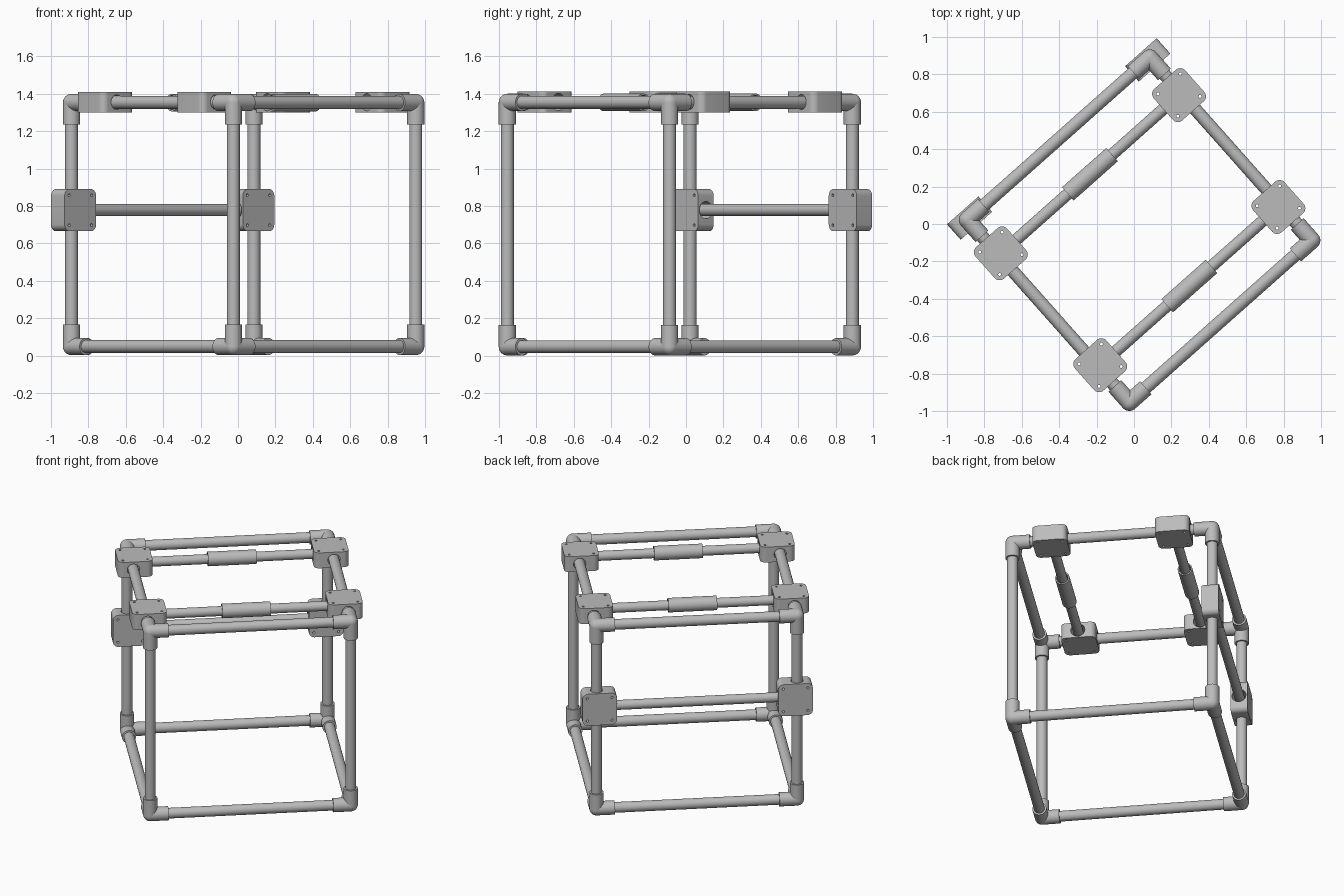
import bpy, bmesh, math
from mathutils import Matrix, Vector

if "Cube" in bpy.data.objects:
    bpy.data.objects.remove(bpy.data.objects["Cube"], do_unlink=True)

# Overall dimensions
HALF = 0.652            # half side of the square frame
LOW, HIGH = 0.049, 1.353
PIPE, ROD, SOCKET = 0.0345, 0.032, 0.046
BLOCK, THICK = 0.225, 0.11
SLIDE = 0.015           # offset of the slide bore from the block centre
FRAME = Matrix.Translation((0.03, -0.033, 0)) @ Matrix.Rotation(math.radians(41.6), 4, "Z")

grey = bpy.data.materials.new("pipe grey")
grey.use_nodes = True
grey.diffuse_color = (0.5, 0.5, 0.5, 1)
grey.node_tree.nodes["Principled BSDF"].inputs["Base Color"].default_value = (0.5, 0.5, 0.5, 1)
parts = []


def add(name, mesh, matrix=None):
    obj = bpy.data.objects.new(name, mesh)
    bpy.context.collection.objects.link(obj)
    obj.matrix_world = FRAME @ (matrix or Matrix())
    if not mesh.materials:
        mesh.materials.append(grey)
    parts.append(obj)
    return obj


def to_mesh(bm, name):
    bmesh.ops.recalc_face_normals(bm, faces=bm.faces)
    mesh = bpy.data.meshes.new(name)
    bm.to_mesh(mesh)
    bm.free()
    return mesh


def put_cylinder(bm, a, b, radius, sides=32):
    a, b = Vector(a), Vector(b)
    turn = (b - a).to_track_quat("Z", "Y").to_matrix().to_4x4()
    bmesh.ops.create_cone(bm, cap_ends=True, segments=sides, radius1=radius, radius2=radius,
                          depth=(b - a).length, matrix=Matrix.Translation((a + b) / 2) @ turn)


def pipe(name, a, b, radius):
    bm = bmesh.new()
    put_cylinder(bm, a, b, radius)
    return add(name, to_mesh(bm, name))


def corner_fitting(name, x, y, z, up):
    # Three sockets meeting in a rounded corner
    bm = bmesh.new()
    c = Vector((x, y, z))
    bmesh.ops.create_uvsphere(bm, u_segments=32, v_segments=16, radius=SOCKET,
                              matrix=Matrix.Translation(c))
    for d in ((-math.copysign(1, x), 0, 0), (0, -math.copysign(1, y), 0), (0, 0, up)):
        put_cylinder(bm, c, c + Vector(d) * 0.117, SOCKET)
    add(name, to_mesh(bm, name))


def block_mesh():
    # Plate with rounded corners, screw holes, a slide bore and a rod bore
    bm = bmesh.new()
    bmesh.ops.create_cube(bm, size=1, matrix=Matrix.Diagonal((BLOCK, BLOCK, THICK, 1)))
    upright = [e for e in bm.edges if abs(e.verts[0].co.z - e.verts[1].co.z) > 0.01]
    bmesh.ops.bevel(bm, geom=upright, offset=0.036, segments=8, profile=0.5, affect="EDGES")
    body = bpy.data.objects.new("block_body", to_mesh(bm, "block_body"))
    bpy.context.collection.objects.link(body)
    cuts = [((x, y, -0.2), (x, y, 0.2), 0.008, 12) for x in (-0.08, 0.08) for y in (-0.08, 0.08)]
    cuts.append(((-SLIDE, -0.2, 0), (-SLIDE, 0.2, 0), 0.04, 32))
    cuts.append(((0, 0, 0), (0.2, 0, 0), 0.046, 32))
    cutters = []
    for cut in cuts:
        bm = bmesh.new()
        put_cylinder(bm, *cut)
        cutter = bpy.data.objects.new("bore_cutter", to_mesh(bm, "bore_cutter"))
        cutter.hide_render = True
        bpy.context.collection.objects.link(cutter)
        mod = body.modifiers.new("bore", "BOOLEAN")
        mod.operation, mod.solver, mod.object = "DIFFERENCE", "EXACT", cutter
        cutters.append(cutter)
    bpy.context.view_layer.update()
    graph = bpy.context.evaluated_depsgraph_get()
    mesh = bpy.data.meshes.new_from_object(body.evaluated_get(graph))
    for obj in cutters + [body]:
        bpy.data.objects.remove(obj, do_unlink=True)
    mesh.materials.clear()
    mesh.materials.append(grey)
    return mesh


# Main frame: posts, rails and corner fittings
for sx in (-1, 1):
    for sy in (-1, 1):
        x, y = sx * HALF, sy * HALF
        pipe("post", (x, y, LOW), (x, y, HIGH), PIPE)
        corner_fitting("bottom_corner", x, y, LOW, 1)
        corner_fitting("top_corner", x, y, HIGH, -1)
for z, level in ((LOW, "bottom"), (HIGH, "top")):
    for s in (-HALF, HALF):
        pipe(level + "_rail", (-HALF, s, z), (HALF, s, z), PIPE)
        pipe(level + "_side_rail", (s, -HALF, z), (s, HALF, z), PIPE)

# Sliding blocks, with the rod bore of each turned inwards
block = block_mesh()
upright_turn = Matrix.Rotation(math.pi / 2, 4, "X")
for side, turn in ((-1, 0), (1, math.pi)):
    spin = Matrix.Rotation(turn, 4, "Z")
    x = side * (HALF - SLIDE)
    for y in (-0.4, 0.4):
        add("top_block", block.copy(), Matrix.Translation((x, y, HIGH + 0.002)) @ spin)
    add("post_block", block.copy(), Matrix.Translation((x, HALF, 0.778)) @ spin @ upright_turn)

# Cross rods, the upper two with a hollow coupling sleeve
pipe("middle_rod", (-HALF, HALF, 0.778), (HALF, HALF, 0.778), ROD)
for y in (-0.4, 0.4):
    pipe("top_rod", (-HALF, y, HIGH), (HALF, y, HIGH), ROD)
    bm = bmesh.new()
    ring = [bm.verts.new((x, 0, r)) for x, r in
            ((-0.158, 0.038), (-0.158, 0.047), (0.158, 0.047), (0.158, 0.038))]
    edges = [bm.edges.new((ring[i], ring[(i + 1) % 4])) for i in range(4)]
    bmesh.ops.spin(bm, geom=ring + edges, cent=(0, 0, 0), axis=(1, 0, 0),
                   angle=math.tau, steps=32, use_duplicate=False)
    bmesh.ops.remove_doubles(bm, verts=bm.verts, dist=0.0001)
    add("coupling_sleeve", to_mesh(bm, "coupling_sleeve"), Matrix.Translation((0, y, HIGH)))

# Smooth the round surfaces and keep the rims sharp
bpy.ops.object.select_all(action="DESELECT")
for obj in parts:
    obj.select_set(True)
bpy.context.view_layer.objects.active = parts[0]
bpy.ops.object.shade_smooth_by_angle(angle=math.radians(35))
